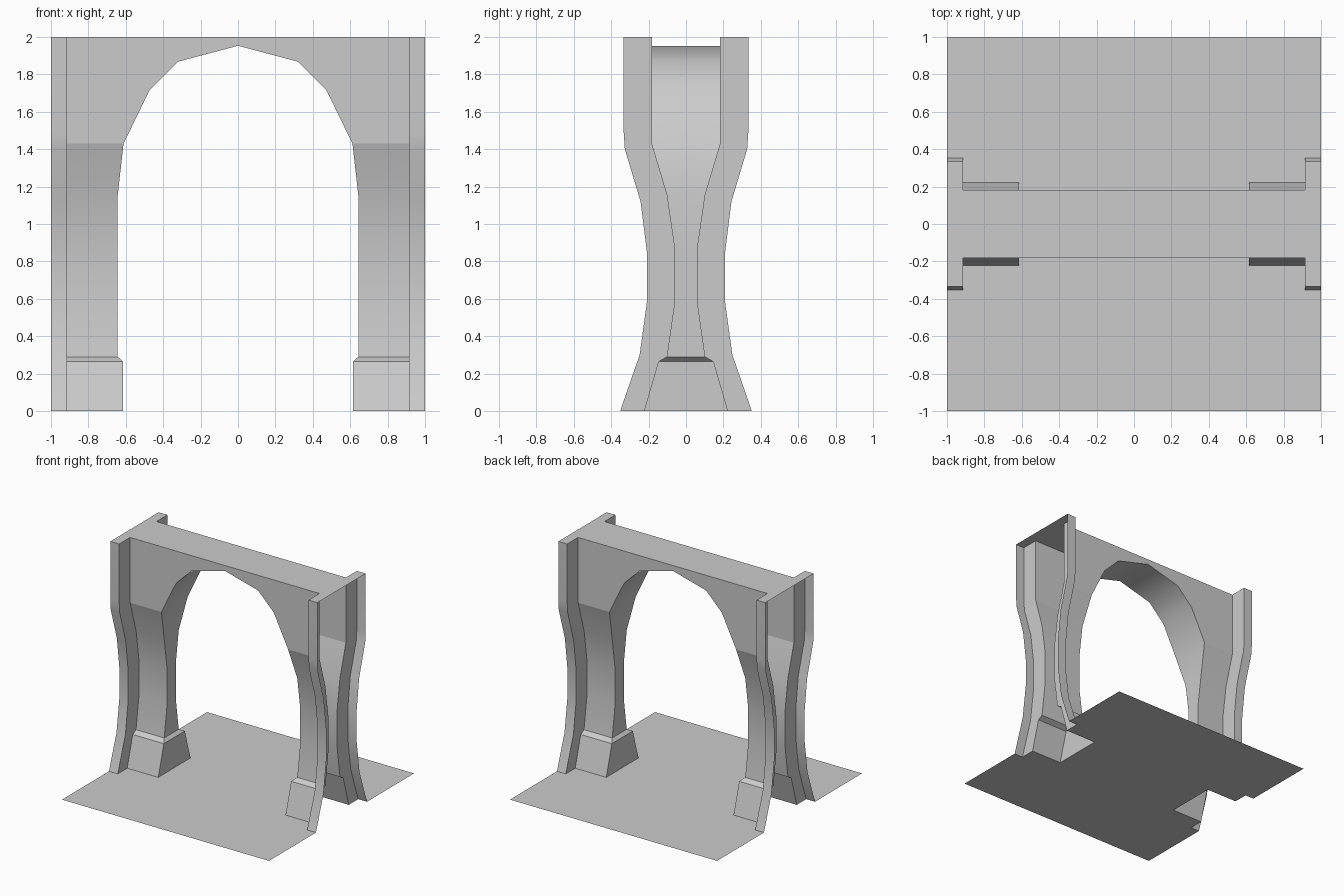
import bpy
import math

if "Cube" in bpy.data.objects:
    bpy.data.objects.remove(bpy.data.objects["Cube"])


def add_part(name, verts, faces, smooth=False):
    """Make one quarter (x > 0, y < 0) and mirror it to all four."""
    mesh = bpy.data.meshes.new(name)
    mesh.from_pydata(verts, [], faces)
    obj = bpy.data.objects.new(name, mesh)
    bpy.context.collection.objects.link(obj)
    if smooth:
        bpy.ops.object.select_all(action='DESELECT')
        obj.select_set(True)
        bpy.context.view_layer.objects.active = obj
        bpy.ops.object.shade_smooth_by_angle(angle=math.radians(35))
    mod = obj.modifiers.new("mirror", 'MIRROR')
    mod.use_axis = (True, True, False)
    mod.merge_threshold = 0.0005
    return obj


def panel(name, pts):
    return add_part(name, pts, [list(range(len(pts)))])


def strip(name, left, right, smooth=False):
    n = len(left)
    faces = [(i, n + i, n + i + 1, i + 1) for i in range(n - 1)]
    return add_part(name, left + right, faces, smooth)


STEP, END, TOP = 0.915, 1.0, 2.0
# Side profiles as (half depth, height)
flange = [(.352, 0), (.248, .30), (.208, .59), (.208, .84), (.243, 1.12),
          (.327, 1.40), (.333, 1.49), (.333, TOP)]
# Inner edge of pillar and arch as (x, half depth, height)
plinth = [(.615, .222, 0), (.615, .145, .265), (.643, .10, .29)]
pillar = [(.643, .10, .29), (.643, .06, .57), (.643, .06, .88),
          (.643, .10, 1.155), (.612, .182, 1.43)]
arch = [(.612, .182, 1.43), (.473, .182, 1.715), (.32, .182, 1.868), (0, .182, 1.953)]


def front(edge):
    return [(x, -d, z) for x, d, z in edge]


def at_x(edge, x):
    return [(x, -d, z) for _, d, z in edge]


def middle(edge):
    return [(x, 0, z) for x, d, z in edge]


# Pillar and plinth front faces
strip("plinth_front", front(plinth), at_x(plinth, STEP))
strip("pillar_front", front(pillar), at_x(pillar, STEP), True)

# Plinth inner sides, and the curved underside of the arch
soffit = pillar + arch[1:]
strip("plinth_inner", middle(plinth), front(plinth))
strip("arch_soffit", middle(soffit), front(soffit), True)

# Flat wall above the arch
panel("spandrel", front(arch[::-1]) + [(STEP, -.182, 1.43), (STEP, -.182, TOP), (0, -.182, TOP)])

# End flange: outer face and the step back to the wall
strip("flange_front", [(STEP, -d, z) for d, z in flange],
      [(END, -d, z) for d, z in flange], True)
wall = plinth + pillar[1:] + [(0, .182, TOP)]
panel("flange_step", [(STEP, -d, z) for d, z in flange] + at_x(wall, STEP)[::-1])

# Top cap, and floor notched around the pillars
panel("top_cap", [(0, -.182, TOP), (STEP, -.182, TOP), (STEP, -.333, TOP),
                  (END, -.333, TOP), (END, 0, TOP), (0, 0, TOP)])
panel("floor", [(0, -1, 0), (1, -1, 0), (END, -.352, 0), (STEP, -.352, 0),
                (STEP, -.222, 0), (.615, -.222, 0), (.615, 0, 0), (0, 0, 0)])
